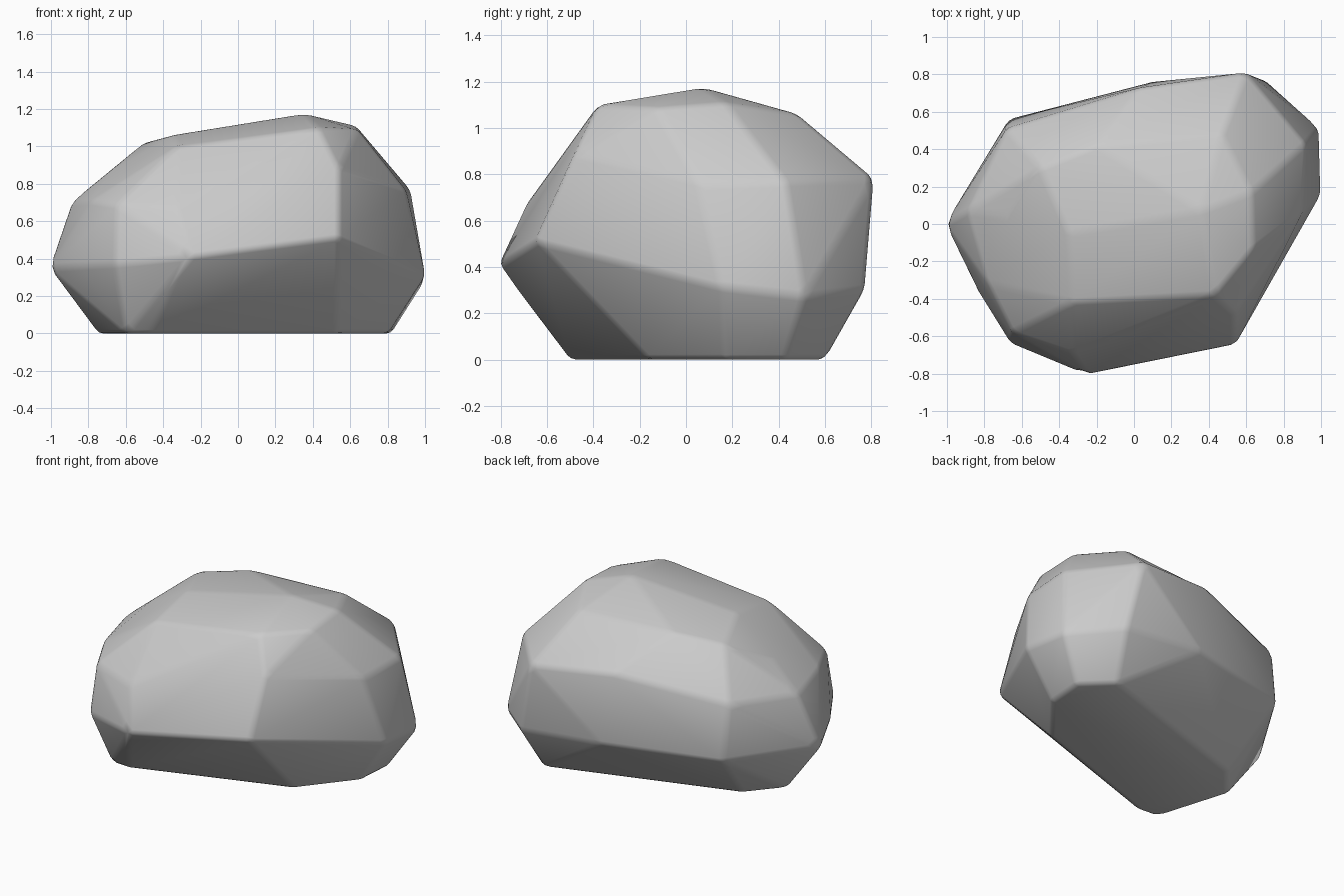
import bpy, bmesh, math

if "Cube" in bpy.data.objects:
    bpy.data.objects.remove(bpy.data.objects["Cube"])

# Corner points of the boulder, ring by ring from the ground up
base = [(-.60, -.49, 0), (-.47, -.50, 0), (.53, -.16, 0), (.80, .17, 0), (.82, .43, 0),
        (.64, .60, 0), (-.57, .21, 0), (-.75, 0, 0)]
belt = [(-.25, -.81, .41), (.54, -.65, .51), (1.0, .16, .31), (.99, .51, .27), (.70, .77, .30),
        (.10, .76, .36), (-.67, .56, .37), (-1.01, 0, .35), (-.84, -.35, .36), (-.66, -.64, .37)]
shoulder = [(-.33, -.69, .67), (.54, -.49, .88), (.90, .06, .76), (.92, .43, .77), (.60, .81, .78),
            (.04, .73, .84), (-.68, .51, .74), (-.89, .07, .70), (-.78, -.32, .71), (-.65, -.58, .69)]
crown = [(-.33, -.42, 1.0), (.43, -.38, 1.10), (.64, -.13, 1.09), (.63, .17, 1.11), (.47, .48, 1.06),
         (-.20, .42, 1.065), (-.50, .30, 1.02), (-.67, .04, .88), (-.35, -.05, 1.06), (.36, .07, 1.175)]

# Wrap the points in a convex hull and merge nearly flat facets
bm = bmesh.new()
for p in base + belt + shoulder + crown:
    bm.verts.new(p)
hull = bmesh.ops.convex_hull(bm, input=bm.verts)
loose = [v for v in bm.verts if not v.link_faces]
bmesh.ops.delete(bm, geom=loose, context='VERTS')
bmesh.ops.dissolve_limit(bm, angle_limit=math.radians(6), verts=bm.verts, edges=bm.edges)
bmesh.ops.recalc_face_normals(bm, faces=bm.faces)
mesh = bpy.data.meshes.new("boulder")
bm.to_mesh(mesh)
bm.free()

rock = bpy.data.objects.new("boulder", mesh)
bpy.context.collection.objects.link(rock)
bpy.context.view_layer.objects.active = rock
rock.select_set(True)

# Soft worn edges
bevel = rock.modifiers.new("worn_edges", 'BEVEL')
bevel.width = 0.025
bevel.segments = 2
bevel.limit_method = 'ANGLE'
bevel.angle_limit = math.radians(8)
bpy.ops.object.modifier_apply(modifier=bevel.name)
bpy.ops.object.shade_smooth_by_angle(angle=math.radians(40))
